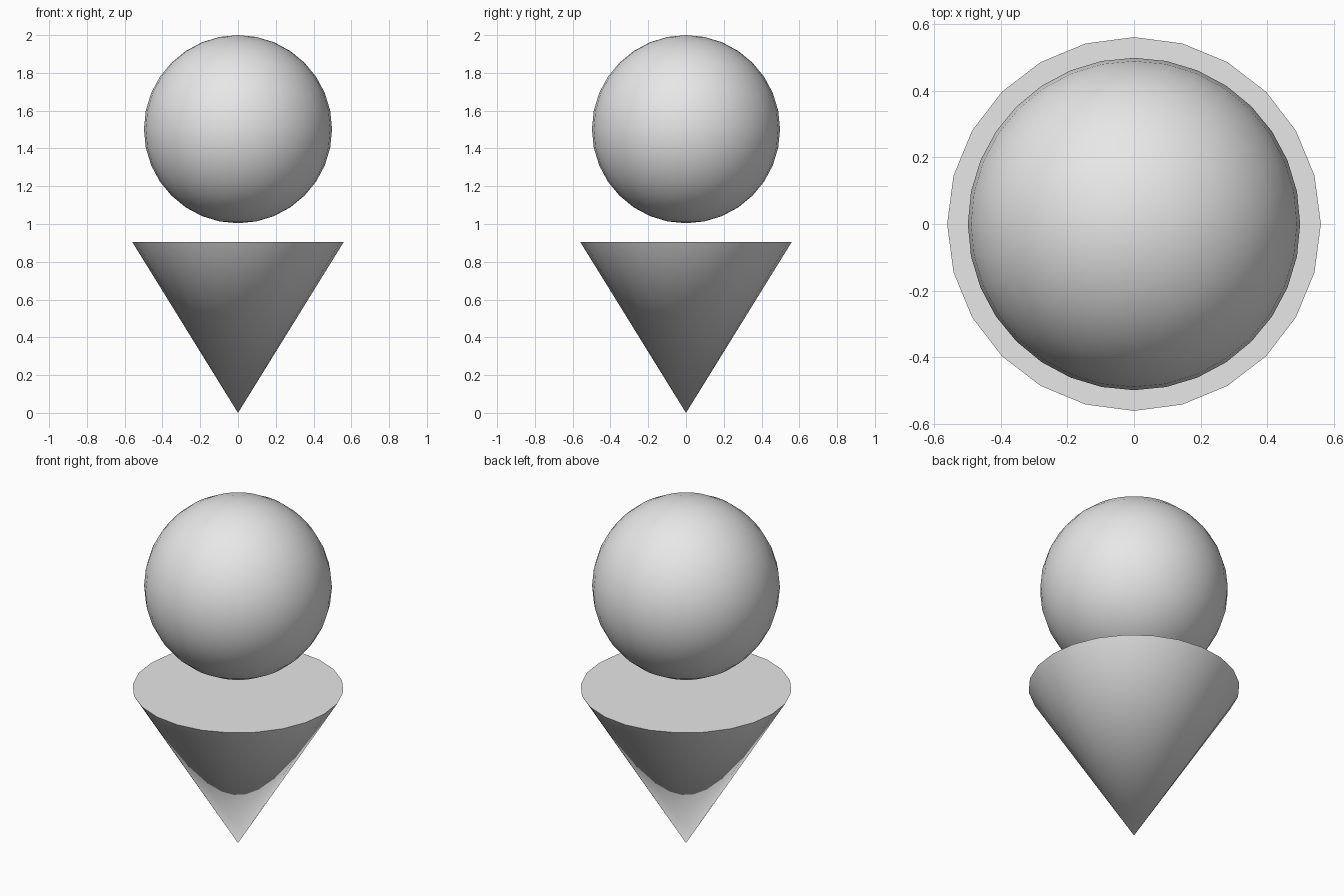
import bpy
import math

if "Cube" in bpy.data.objects:
    bpy.data.objects.remove(bpy.data.objects["Cube"])

# One plain light grey for everything
grey = bpy.data.materials.new("light grey")
grey.diffuse_color = (0.8, 0.8, 0.8, 1.0)
grey.use_nodes = True
grey.node_tree.nodes["Principled BSDF"].inputs["Base Color"].default_value = grey.diffuse_color


def finish(name):
    obj = bpy.context.object
    obj.name = name
    obj.data.materials.append(grey)
    bpy.ops.object.shade_smooth_by_angle(angle=math.radians(30))
    return obj


# Cone standing on its tip, flat lid on top
CONE_R, CONE_H = 0.56, 0.905
bpy.ops.mesh.primitive_cone_add(vertices=24, radius1=0.0, radius2=CONE_R,
                                depth=CONE_H, end_fill_type='NGON',
                                location=(0, 0, CONE_H / 2))
finish("cone")

# Ball floating just above the cone
BALL_R = 0.498
bpy.ops.mesh.primitive_uv_sphere_add(segments=32, ring_count=16, radius=BALL_R,
                                     location=(0, 0, 2.0 - BALL_R))
finish("ball")
